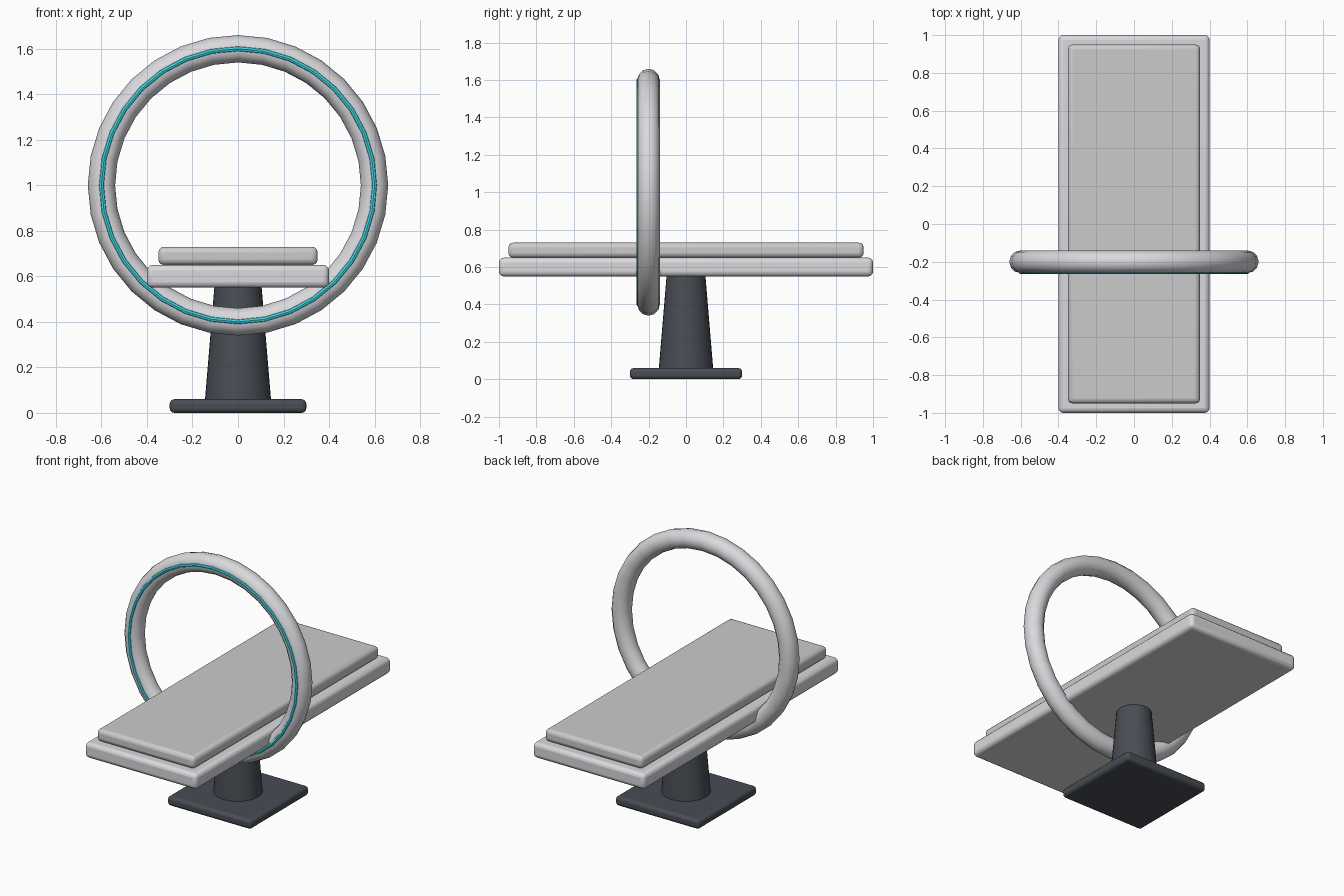
import bpy
from math import pi, radians

if "Cube" in bpy.data.objects:
    bpy.data.objects.remove(bpy.data.objects["Cube"])


def material(name, rgb):
    m = bpy.data.materials.new(name)
    m.diffuse_color = (*rgb, 1)
    m.use_nodes = True
    m.node_tree.nodes["Principled BSDF"].inputs["Base Color"].default_value = m.diffuse_color
    return m


light_shell = material("light_shell", (0.7, 0.7, 0.73))
dark_metal = material("dark_metal", (0.065, 0.075, 0.09))
cyan_glow = material("cyan_glow", (0.05, 0.7, 0.8))


def finish(name, mat=None):
    ob = bpy.context.object
    ob.name = name
    if mat:
        ob.data.materials.append(mat)
    bpy.ops.object.shade_smooth_by_angle(angle=radians(35))
    return ob


def slab(name, size, z, bevel, mat=None):
    # rounded box resting at height z
    bpy.ops.mesh.primitive_cube_add(size=1, location=(0, 0, z + size[2] / 2))
    bpy.context.object.scale = size
    bpy.ops.object.transform_apply(location=False, rotation=False, scale=True)
    ob = finish(name, mat)
    mod = ob.modifiers.new("rounded_edges", 'BEVEL')
    mod.width, mod.segments = bevel, 3


def hoop(name, y, minor, sides, mat):
    # upright torus facing the front
    bpy.ops.mesh.primitive_torus_add(location=(0, y, 1), rotation=(pi / 2, 0, 0),
                                     major_radius=0.6, minor_radius=minor,
                                     major_segments=32, minor_segments=sides)
    finish(name, mat)


# floor plate and tapered column
slab("floor_plate", (0.6, 0.6, 0.06), 0, 0.02, dark_metal)
bpy.ops.mesh.primitive_cone_add(vertices=32, radius1=0.15, radius2=0.1,
                                depth=0.6, location=(0, 0, 0.3))
finish("column", dark_metal)

# bed and mattress
slab("bed_frame", (0.8, 2.0, 0.1), 0.55, 0.025, light_shell)
slab("mattress", (0.7, 1.9, 0.08), 0.65, 0.025)

# scanner ring with its light strip on the front
hoop("scanner_ring", -0.2, 0.06, 12, light_shell)
hoop("light_strip", -0.253, 0.012, 8, cyan_glow)
